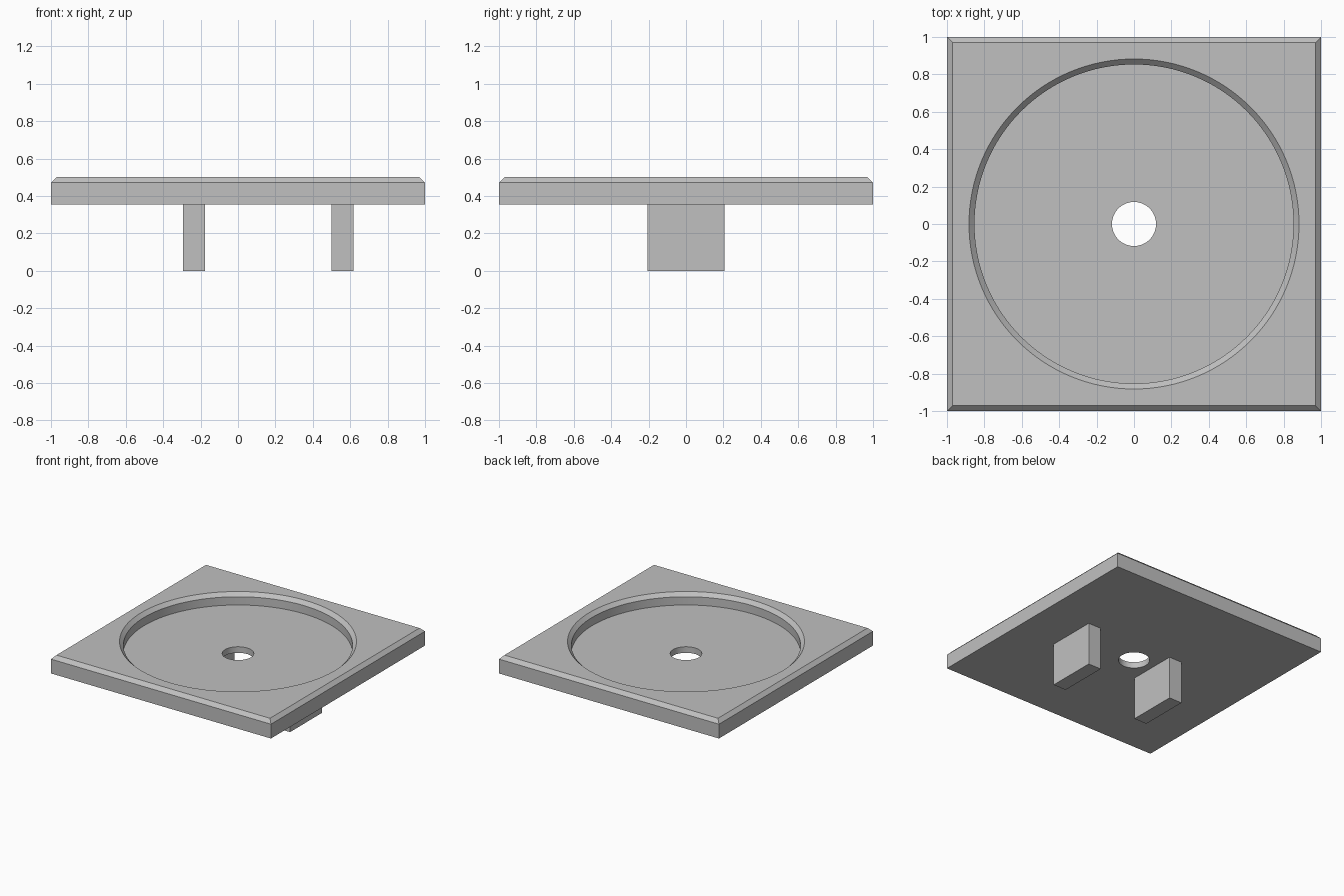
import bpy
import bmesh
import math

if "Cube" in bpy.data.objects:
    bpy.data.objects.remove(bpy.data.objects["Cube"], do_unlink=True)

U = 1 / 34            # the plate is 68 design units wide
LEG_H, THICK, CHAMFER = 12 * U, 5 * U, U
TOP = LEG_H + THICK
FLOOR = TOP - 3.3 * U

grey = bpy.data.materials.new("plain_grey")
grey.use_nodes = True
colour = (0.53, 0.53, 0.53, 1)
grey.diffuse_color = colour
grey.node_tree.nodes["Principled BSDF"].inputs["Base Color"].default_value = colour


def add_object(name, bm):
    bmesh.ops.recalc_face_normals(bm, faces=bm.faces)
    mesh = bpy.data.meshes.new(name)
    bm.to_mesh(mesh)
    bm.free()
    mesh.materials.append(grey)
    obj = bpy.data.objects.new(name, mesh)
    bpy.context.collection.objects.link(obj)
    return obj


def box(size, centre):
    bm = bmesh.new()
    bmesh.ops.create_cube(bm, size=1)
    bmesh.ops.scale(bm, vec=size, verts=bm.verts)
    bmesh.ops.translate(bm, vec=centre, verts=bm.verts)
    return bm


def lathe(profile, segments=128):
    """Closed solid turned around z from (radius, height) points."""
    bm = bmesh.new()
    rings = []
    for r, z in profile:
        rings.append([bm.verts.new((r * math.cos(a), r * math.sin(a), z))
                      for a in (math.tau * i / segments for i in range(segments))])
    for low, high in zip(rings, rings[1:]):
        for i in range(segments):
            j = (i + 1) % segments
            bm.faces.new((low[i], low[j], high[j], high[i]))
    bm.faces.new(rings[0])
    bm.faces.new(rings[-1])
    return bm


# Square plate with chamfered top edges
bm = box((2, 2, THICK), (0, 0, LEG_H + THICK / 2))
rim = [e for e in bm.edges if all(v.co.z > TOP - 0.001 for v in e.verts)]
bmesh.ops.bevel(bm, geom=rim, offset=CHAMFER, segments=1, affect='EDGES')
plate = add_object("plate", bm)

# Round recess with a chamfered lip, and a through hole in its floor
hole, well = 4 * U, 29 * U
cutter = add_object("recess_cutter", lathe([
    (hole, LEG_H - 0.1), (hole, FLOOR), (well, FLOOR), (well, TOP - CHAMFER),
    (well + CHAMFER, TOP), (well + CHAMFER, TOP + 0.1)]))
cutter.hide_render = True

cut = plate.modifiers.new("recess", 'BOOLEAN')
cut.operation = 'DIFFERENCE'
cut.solver = 'EXACT'
cut.object = cutter
bpy.ops.object.select_all(action='DESELECT')
bpy.context.view_layer.objects.active = plate
plate.select_set(True)
bpy.ops.object.modifier_apply(modifier=cut.name)
bpy.data.objects.remove(cutter, do_unlink=True)
bpy.ops.object.shade_smooth_by_angle(angle=math.radians(20))

# Two flat legs under the plate, set off-centre
for name, x in (("right_leg", -8 * U), ("left_leg", 19 * U)):
    add_object(name, box((4 * U, 14 * U, LEG_H), (x, 0, LEG_H / 2)))
